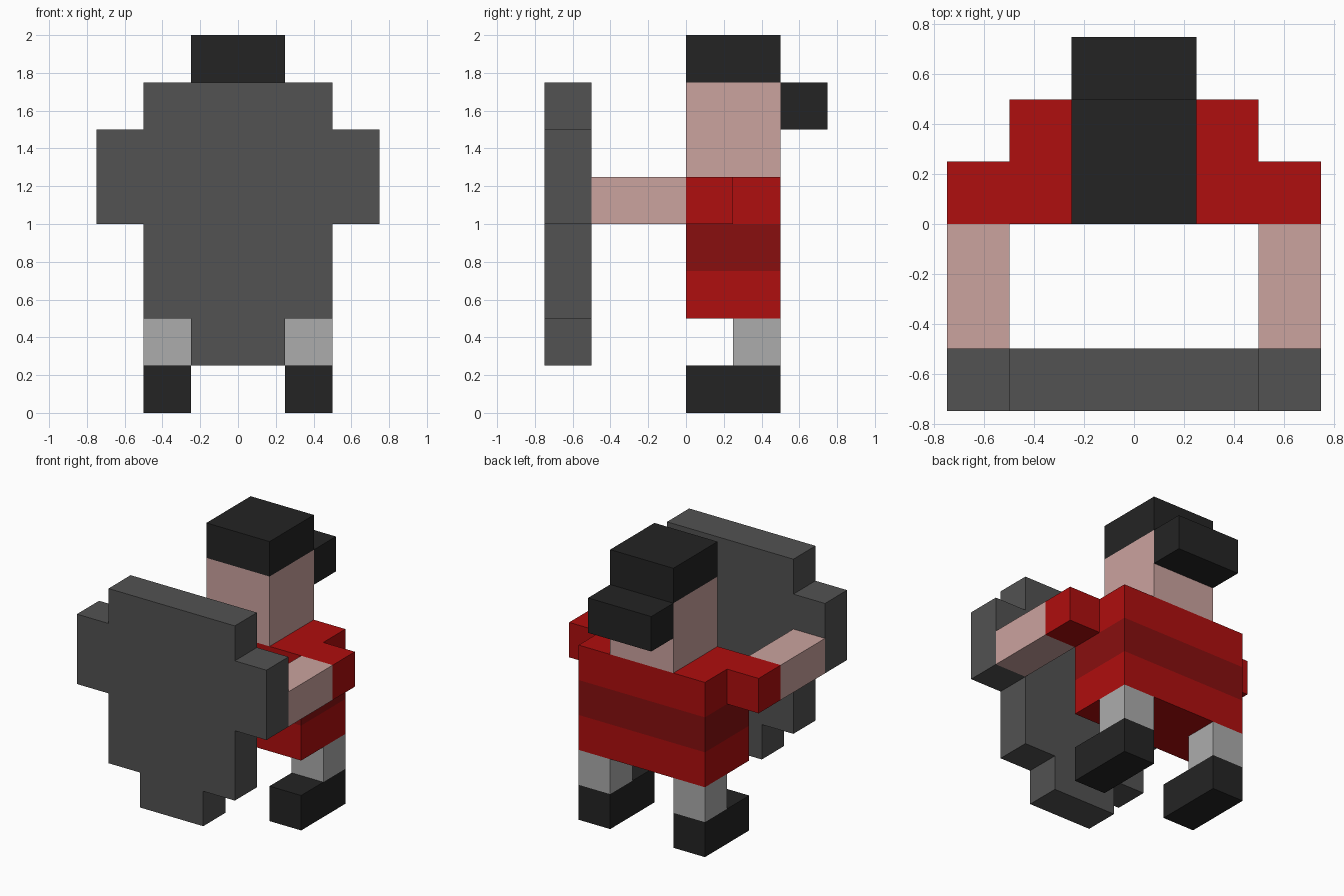
import bpy
import bmesh

cube = bpy.data.objects.get("Cube")
if cube:
    bpy.data.objects.remove(cube, do_unlink=True)


def make_material(name, r, g, b):
    """Flat material from 0-255 display values, stored as linear."""
    def lin(v):
        v /= 255
        return v / 12.92 if v <= 0.04045 else ((v + 0.055) / 1.055) ** 2.4
    colour = (lin(r), lin(g), lin(b), 1)
    mat = bpy.data.materials.new(name)
    mat.use_nodes = True
    mat.diffuse_color = colour
    bsdf = mat.node_tree.nodes["Principled BSDF"]
    bsdf.inputs["Base Color"].default_value = colour
    bsdf.inputs["Roughness"].default_value = 0.9
    return mat


black = make_material("soft black", 36, 36, 36)
shield_grey = make_material("shield grey", 82, 82, 82)
light_grey = make_material("light grey", 172, 172, 172)
skin = make_material("skin", 203, 163, 159)
red = make_material("shirt red", 175, 14, 14)
dark_red = make_material("stripe dark red", 136, 15, 15)


def add_object(name, bm, *mats):
    bmesh.ops.recalc_face_normals(bm, faces=bm.faces)
    mesh = bpy.data.meshes.new(name)
    bm.to_mesh(mesh)
    bm.free()
    for mat in mats:
        mesh.materials.append(mat)
    obj = bpy.data.objects.new(name, mesh)
    bpy.context.scene.collection.objects.link(obj)
    return obj


def box_mesh(x, y, z):
    """Box spanning the (low, high) range on each axis."""
    bm = bmesh.new()
    bmesh.ops.create_cube(bm, size=1)
    for v in bm.verts:
        for i, (low, high) in enumerate((x, y, z)):
            v.co[i] = high if v.co[i] > 0 else low
    return bm


def box(name, mat, x, y, z):
    return add_object(name, box_mesh(x, y, z), mat)


def box_pair(name, mat, x, y, z):
    """The same box on the left (+x) and the right (-x)."""
    box("left_" + name, mat, x, y, z)
    box("right_" + name, mat, (-x[1], -x[0]), y, z)


# Head and hair, with a bun at the back
box("head", skin, (-0.25, 0.25), (0, 0.5), (1.25, 1.75))
box("hair_top", black, (-0.25, 0.25), (0, 0.5), (1.75, 2))
box("hair_bun", black, (-0.25, 0.25), (0.5, 0.75), (1.5, 1.75))

# Shirt, cut into three bands with a dark middle stripe
bm = box_mesh((-0.5, 0.5), (0, 0.5), (0.5, 1.25))
for height in (0.75, 1.0):
    bmesh.ops.bisect_plane(bm, geom=bm.verts[:] + bm.edges[:] + bm.faces[:],
                           plane_co=(0, 0, height), plane_no=(0, 0, 1))
for face in bm.faces:
    face.material_index = int(0.75 < face.calc_center_median().z < 1.0)
add_object("striped_shirt", bm, red, dark_red)

# Arms reaching forward to the shield
box_pair("sleeve", red, (0.5, 0.75), (0, 0.25), (1, 1.25))
box_pair("forearm", skin, (0.5, 0.75), (-0.5, 0), (1, 1.25))

# Legs and boots
box_pair("leg", light_grey, (0.25, 0.5), (0.25, 0.5), (0.25, 0.5))
box_pair("boot", black, (0.25, 0.5), (0, 0.5), (0, 0.25))

# Stepped shield: half outline mirrored, then extruded backwards
half = [(0.25, 0.25), (0.25, 0.5), (0.5, 0.5), (0.5, 1.0),
        (0.75, 1.0), (0.75, 1.5), (0.5, 1.5), (0.5, 1.75)]
outline = half + [(-x, z) for x, z in reversed(half)]
bm = bmesh.new()
front = bm.faces.new([bm.verts.new((x, -0.75, z)) for x, z in outline])
extruded = bmesh.ops.extrude_face_region(bm, geom=[front], use_keep_orig=True)
for v in extruded["geom"]:
    if isinstance(v, bmesh.types.BMVert):
        v.co.y = -0.5
add_object("shield", bm, shield_grey)
